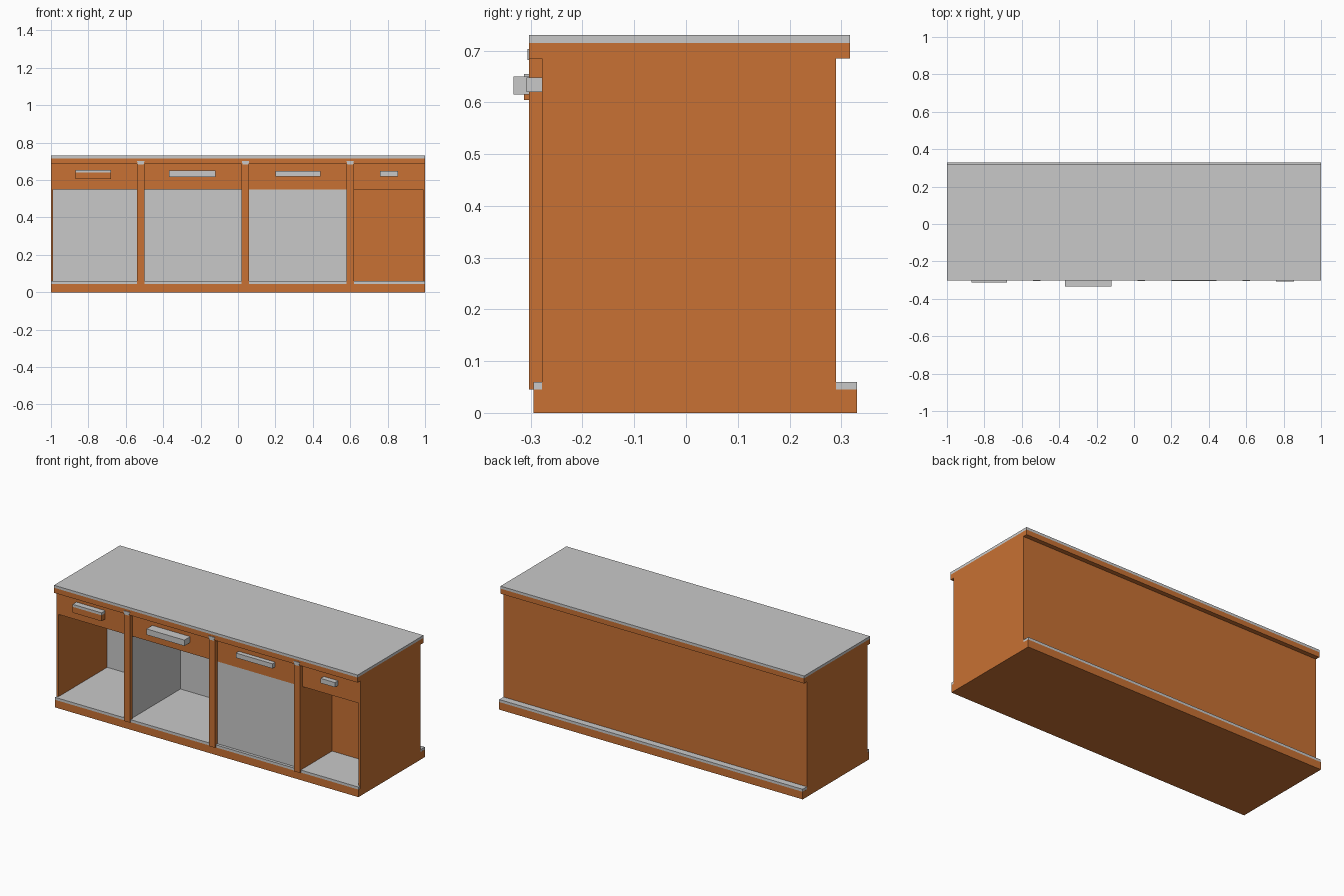
import bpy, bmesh

if "Cube" in bpy.data.objects:
    bpy.data.objects.remove(bpy.data.objects["Cube"])


def material(name, rgb):
    m = bpy.data.materials.new(name)
    m.diffuse_color = (*rgb, 1)
    m.use_nodes = True
    m.node_tree.nodes["Principled BSDF"].inputs["Base Color"].default_value = m.diffuse_color
    return m


ORANGE = material("orange wood", (0.578, 0.165, 0.033))
GREY = material("light grey", (0.584, 0.584, 0.584))


def box(name, x, y, z, mat, other=None, rule=None):
    """Box from (min, max) ranges; faces whose normal meets the rule use the other material."""
    bm = bmesh.new()
    bmesh.ops.create_cube(bm, size=1)
    for v in bm.verts:
        for i, r in enumerate((x, y, z)):
            v.co[i] = r[0] if v.co[i] < 0 else r[1]
    bm.normal_update()
    if other:
        for f in bm.faces:
            f.material_index = int(rule(f.normal))
    me = bpy.data.meshes.new(name)
    bm.to_mesh(me)
    bm.free()
    me.materials.append(mat)
    if other:
        me.materials.append(other)
    ob = bpy.data.objects.new(name, me)
    bpy.context.collection.objects.link(ob)
    return ob


def front(n):
    return n.y < -0.5


# plinth with grey floor board
box("plinth", (-1, 1), (-0.295, 0.33), (0, 0.045), ORANGE)
box("floor_board", (-0.9992, 0.9992), (-0.295, 0.33), (0.045, 0.06), GREY)

# worktop with orange edging below
box("worktop_edging", (-1, 1), (-0.303, 0.317), (0.685, 0.715), ORANGE)
box("worktop", (-1, 1), (-0.303, 0.317), (0.715, 0.73), GREY)

# carcass: sides, back and the two filled compartments
FRONT, BACK, LOW, HIGH = -0.278, 0.29, 0.045, 0.55
for side, x in (("left", (-1, -0.988)), ("right", (0.988, 1))):
    box(side + "_side", x, (FRONT, BACK), (LOW, HIGH), ORANGE)
box("back_panel", (-0.988, 0.04), (0.18, BACK), (LOW, HIGH), ORANGE, GREY, front)
box("closed_compartment", (0.04, 0.62), (FRONT, BACK), (LOW, HIGH), ORANGE, GREY,
    lambda n: n.y < -0.5 or n.x < -0.5)
box("right_bay_back", (0.62, 0.988), (0.0, BACK), (LOW, HIGH), ORANGE)
box("divider", (-0.535, -0.505), (FRONT, 0.18), (LOW, HIGH), GREY)

# drawers, each with its own handle: x range, handle x, handle z, handle front
drawers = [
    ((-1, -0.52), (-0.87, -0.68), (0.605, 0.655), -0.313),
    ((-0.52, 0.04), (-0.37, -0.12), (0.615, 0.65), -0.333),
    ((0.04, 0.60), (0.20, 0.44), (0.62, 0.648), -0.305),
    ((0.60, 1), (0.76, 0.855), (0.62, 0.648), -0.308),
]
for i, (x, hx, hz, hy) in enumerate(drawers, 1):
    box(f"drawer_{i}", x, (FRONT, BACK), (HIGH, 0.685), ORANGE)
    if i == 1:
        # first handle: orange with a grey top lip
        box("handle_1", hx, (hy, FRONT), (hz[0], 0.64), ORANGE)
        box("handle_1_lip", hx, (hy, FRONT), (0.64, hz[1]), GREY)
    else:
        box(f"handle_{i}", hx, (hy, FRONT), hz, GREY)

# front posts with small tapered grey caps
for i, x in enumerate((-0.52, 0.04, 0.60), 1):
    box(f"post_{i}", (x - 0.02, x + 0.02), (-0.303, FRONT), (LOW, 0.685), ORANGE)
    cap = box(f"post_cap_{i}", (x - 0.02, x + 0.02), (-0.306, -0.30), (0.682, 0.703), GREY)
    for v in cap.data.vertices:
        if v.co.z < 0.69:
            v.co.x = x + (v.co.x - x) * 0.75
